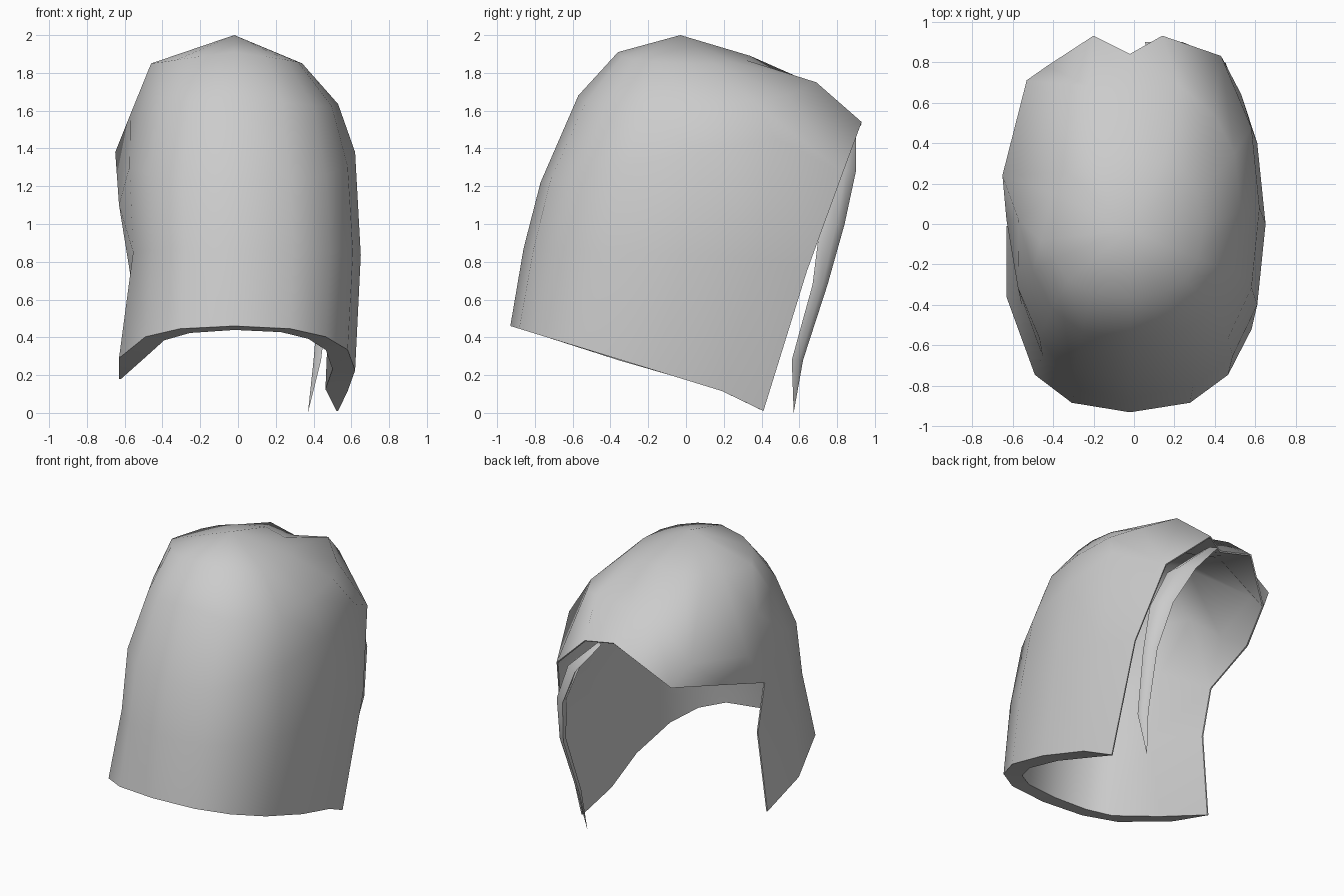
import bpy, bmesh, math
from mathutils import Vector

if "Cube" in bpy.data.objects:
    bpy.data.objects.remove(bpy.data.objects["Cube"])

# Tilted rings: front y, front z, back y, back z, left half-width, right half-width, side drop
RINGS = [
    (-.36, 1.91, .34, 1.89, .40, .36, .05),
    (-.57, 1.68, .69, 1.75, .51, .55, .08),
    (-.77, 1.22, .93, 1.54, .59, .64, .00),
    (-.86, .87, .86, .80, .57, .67, .00),
    (-.93, .46, .60, -.01, .62, .64, .00),
]
# Hand-placed points along the parted fringe and the two open edges (ring, column)
EDGE = {
    (2, -4): (-.63, .02, 1.10), (2, -5): (-.60, .42, 1.23), (2, -6): (-.43, .78, 1.30),
    (2, -7): (-.20, .93, 1.53), (2, -8): (-.02, .84, 1.53), (2, 7): (.14, .93, 1.54),
    (2, 6): (.43, .83, 1.27), (3, -4): (-.57, .01, .73), (4, -4): (-.63, -.01, .18),
    (3, 6): (.53, .64, .75), (4, 6): (.53, .41, .01),
}
# Bulge of the swept fringe on the left and the crease of the parting
BULGE = {
    (0, -4): (-.46, -.08, 1.85), (1, -4): (-.57, .02, 1.58), (1, -5): (-.65, .24, 1.38),
    (1, -6): (-.53, .71, 1.47), (1, -7): (-.22, .68, 1.74), (1, -8): (-.02, .66, 1.71),
    (1, 7): (.22, .69, 1.75), (4, -3): (-.63, -.36, .29),
}
HALF = 8  # columns per half turn


def soft(v):
    return math.copysign(abs(v) ** .8, v)


def ring_point(r, i):
    if (r, i) in EDGE or (r, i) in BULGE:
        return EDGE.get((r, i)) or BULGE[r, i]
    yf, zf, yb, zb, left, right, drop = RINGS[r]
    a = math.pi * i / HALF
    s, c = soft(math.sin(a)), soft(math.cos(a))
    k = (1 - c) / 2
    return (-.02 + s * (right if s > 0 else left), yf + (yb - yf) * k,
            zf + (zb - zf) * k - drop * abs(s))


def add_object(name, bm, angle):
    me = bpy.data.meshes.new(name)
    bm.to_mesh(me)
    bm.free()
    ob = bpy.data.objects.new(name, me)
    bpy.context.collection.objects.link(ob)
    bpy.ops.object.select_all(action='DESELECT')
    ob.select_set(True)
    bpy.context.view_layer.objects.active = ob
    bpy.ops.object.shade_smooth_by_angle(angle=math.radians(angle))
    return ob


# Outer hood: full dome on top, curtain with an open back below
bm = bmesh.new()
apex = bm.verts.new((-.02, -.03, 2.0))
grid = {}
for r in range(5):
    for i in (range(-HALF, HALF) if r < 3 else range(-4, 7)):
        grid[r, i] = bm.verts.new(ring_point(r, i))
wrap = lambda i: i + 1 if i + 1 < HALF else -HALF
for i in range(-HALF, HALF):
    bm.faces.new((apex, grid[0, i], grid[0, wrap(i)]))
for r in range(4):
    for i in (range(-HALF, HALF) if r < 2 else range(-4, 6)):
        j = wrap(i)
        bm.faces.new((grid[r, i], grid[r + 1, i], grid[r + 1, j], grid[r, j]))
bm.verts.index_update()
thin = [grid[k].index for k in EDGE]
total = len(bm.verts)
hood = add_object("hair_shell", bm, 180)

# Thickness, pinched along the free edges
group = hood.vertex_groups.new(name="thickness")
group.add(list(range(total)), 1.0, 'REPLACE')
group.add(thin, .08, 'REPLACE')
solid = hood.modifiers.new("thickness", 'SOLIDIFY')
solid.thickness = .12
solid.offset = -1
solid.vertex_group = group.name
bpy.ops.object.modifier_apply(modifier=solid.name)
bpy.ops.object.shade_smooth_by_angle(angle=math.radians(60))

# Hanging side strand: tapered lens section (x, outer y, z, width)
PATH = [(.08, .90, 1.50, .08), (.29, .90, 1.28, .16), (.42, .84, 1.0, .13),
        (.46, .75, .68, .08), (.42, .62, .28, .06)]
bm = bmesh.new()
rows = []
across = Vector((.55, -.83, 0))
out = Vector((.83, .55, 0))
for x, y, z, w in PATH:
    c = Vector((x, y - w / 2, z))
    rows.append([bm.verts.new(c + p) for p in
                 (across * w * .6, out * w * .3, across * -w * .6, out * -w * .2)])
for a, b in zip(rows, rows[1:]):
    for k in range(4):
        bm.faces.new((a[k], a[(k + 1) % 4], b[(k + 1) % 4], b[k]))
tip = bm.verts.new((.37, .57, 0))
for k in range(4):
    bm.faces.new((rows[-1][k], rows[-1][(k + 1) % 4], tip))
bm.faces.new(rows[0])
bmesh.ops.recalc_face_normals(bm, faces=bm.faces[:])
add_object("side_strand", bm, 80)
